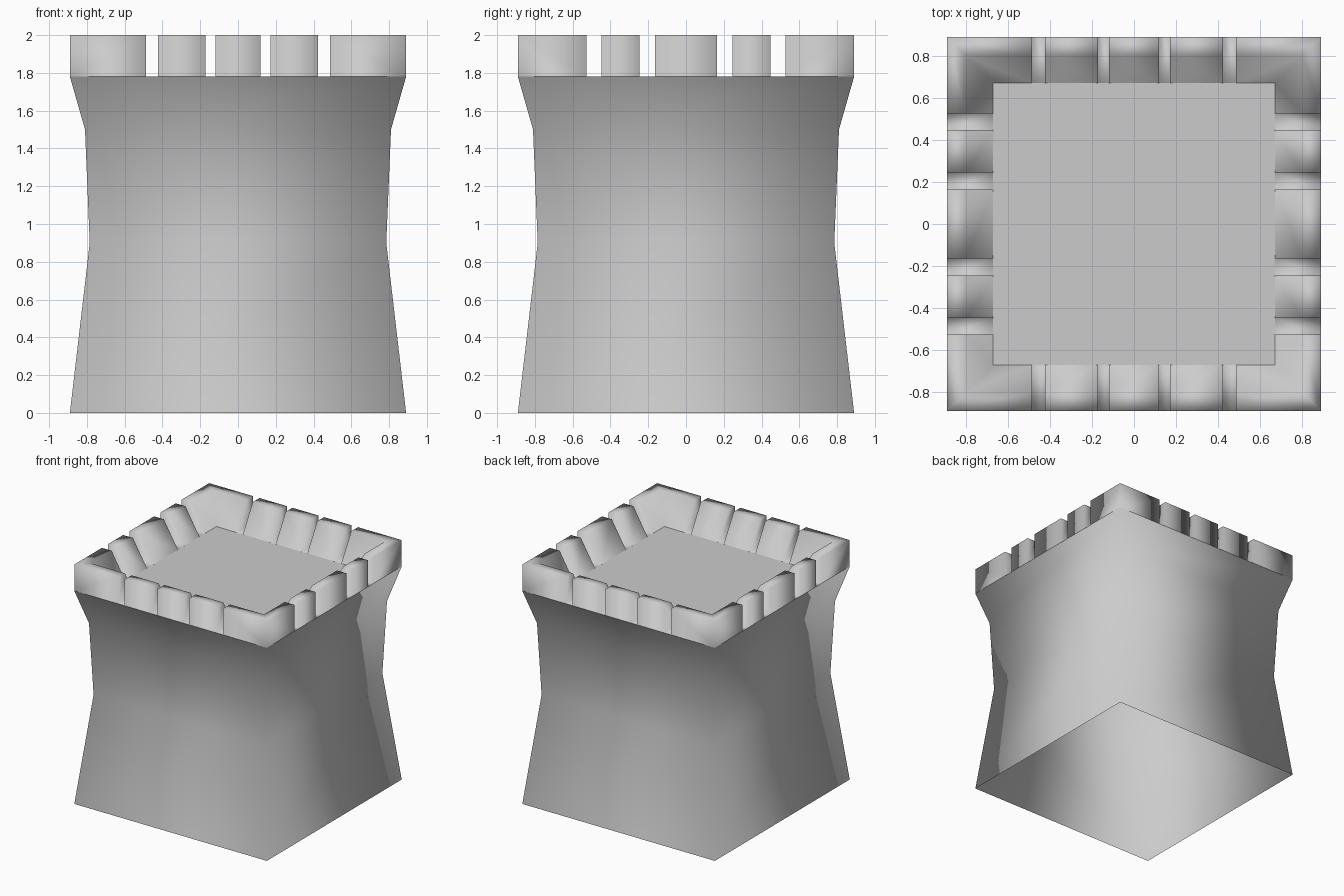
import bpy, bmesh

if "Cube" in bpy.data.objects:
    bpy.data.objects.remove(bpy.data.objects["Cube"])

RIM, OUT, TOP_IN, LOW_IN, HIGH = 1.78, 0.89, 0.80, 0.67, 2.0


def finish(bm, name, smooth=True):
    bmesh.ops.remove_doubles(bm, verts=bm.verts[:], dist=0.0005)
    bmesh.ops.recalc_face_normals(bm, faces=bm.faces[:])
    for f in bm.faces:
        f.smooth = smooth
    mesh = bpy.data.meshes.new(name)
    bm.to_mesh(mesh)
    bm.free()
    obj = bpy.data.objects.new(name, mesh)
    bpy.context.collection.objects.link(obj)
    return obj


def loft(bm, rings, cap=True):
    loops = [[bm.verts.new(p) for p in ring] for ring in rings]
    n = len(loops[0])
    for a, b in zip(loops, loops[1:]):
        for i in range(n):
            j = (i + 1) % n
            bm.faces.new((a[i], a[j], b[j], b[i]))
    if cap:
        bm.faces.new(loops[-1])


def square(h, z):
    return [(-h, -h, z), (h, -h, z), (h, h, z), (-h, h, z)]


# Waisted square tower wall, open underneath
bm = bmesh.new()
profile = [(0.89, 0), (0.785, 0.9), (0.81, 1.5), (OUT, RIM)]
loft(bm, [square(h, z) for h, z in profile], cap=False)
finish(bm, "tower_wall")

# Flat deck inside the battlements
bm = bmesh.new()
bm.faces.new([bm.verts.new(p) for p in square(LOW_IN, RIM)])
finish(bm, "deck", smooth=False)

# Battlement ring: merlons and gap floors joined into one smooth shell
crown = bmesh.new()


def strip(a, b, inner, z, side, along_x):
    pts = [(a, OUT), (b, OUT), (b, inner), (a, inner)]
    return [(u, v * side, z) if along_x else (v * side, u, z) for u, v in pts]


END_X, END_Y = 0.486, 0.526
front_cuts = [-END_X, -0.424, -0.172, -0.12, 0.12, 0.172, 0.424, END_X]
side_cuts = [-END_Y, -0.448, -0.245, -0.163, 0.163, 0.245, 0.448, END_Y]
for along_x, cuts in ((True, front_cuts), (False, side_cuts)):
    for side in (-1, 1):
        for i, (a, b) in enumerate(zip(cuts, cuts[1:])):
            low = strip(a, b, LOW_IN, RIM, side, along_x)
            if i % 2:  # merlon: vertical outside, sloping inside
                loft(crown, [low, strip(a, b, TOP_IN, HIGH, side, along_x)])
            else:      # gap floor
                crown.faces.new([crown.verts.new(p) for p in low])

# L-shaped corner merlons
for sx in (-1, 1):
    for sy in (-1, 1):
        rings = []
        for inner, z in ((LOW_IN, RIM), (TOP_IN, HIGH)):
            pts = [(END_X, OUT), (END_X, inner), (inner, inner),
                   (inner, END_Y), (OUT, END_Y), (OUT, OUT)]
            rings.append([(x * sx, y * sy, z) for x, y in pts])
        loft(crown, rings)
finish(crown, "battlements")
